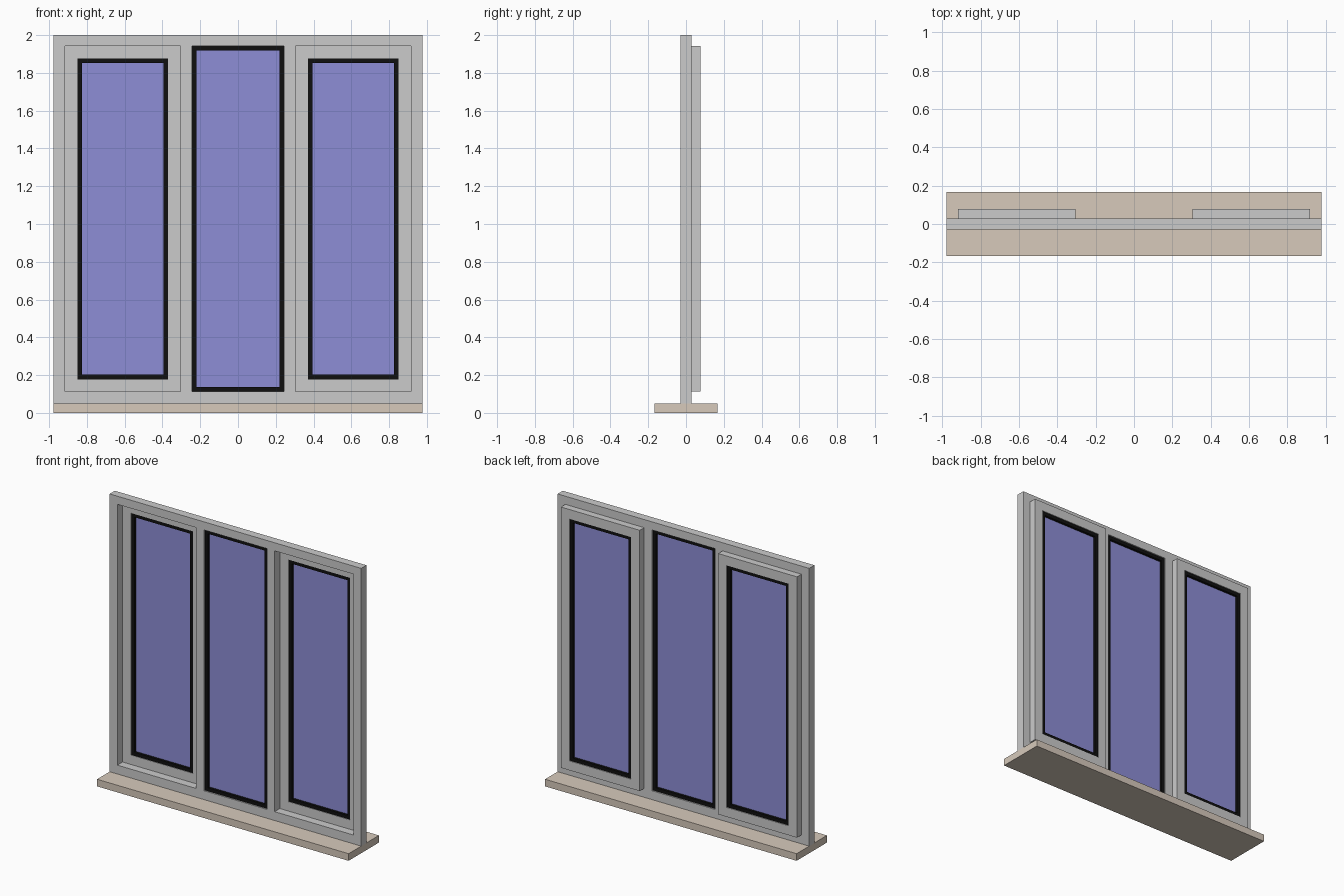
import bpy, bmesh

if "Cube" in bpy.data.objects:
    bpy.data.objects.remove(bpy.data.objects["Cube"])


def material(name, color):
    m = bpy.data.materials.new(name)
    m.diffuse_color = color
    m.use_nodes = True
    m.node_tree.nodes["Principled BSDF"].inputs["Base Color"].default_value = m.diffuse_color
    return m


BLACK = material("black_rubber", (0.005, 0.005, 0.005, 1))
GLASS = material("blue_glass", (0.27, 0.27, 0.67, 1))
STONE = material("sill_stone", (0.68, 0.59, 0.50, 1))


def panel(name, xs, zs, y0, y1, holes=(), mat=None):
    """Flat slab over the x/z grid lines with some cells left open, from y0 to y1."""
    bm = bmesh.new()
    v = [[bm.verts.new((x, y0, z)) for z in zs] for x in xs]
    for i in range(len(xs) - 1):
        for k in range(len(zs) - 1):
            if (i, k) not in holes:
                bm.faces.new((v[i][k], v[i + 1][k], v[i + 1][k + 1], v[i][k + 1]))
    ext = bmesh.ops.extrude_face_region(bm, geom=bm.faces[:], use_keep_orig=True)
    moved = [g for g in ext["geom"] if isinstance(g, bmesh.types.BMVert)]
    bmesh.ops.translate(bm, verts=moved, vec=(0, y1 - y0, 0))
    bmesh.ops.recalc_face_normals(bm, faces=bm.faces[:])
    me = bpy.data.meshes.new(name)
    bm.to_mesh(me)
    bm.free()
    ob = bpy.data.objects.new(name, me)
    bpy.context.collection.objects.link(ob)
    if mat:
        me.materials.append(mat)
    return ob


def ring(name, x0, x1, z0, z1, w, y0, y1, mat=None):
    return panel(name, [x0, x0 + w, x1 - w, x1], [z0, z0 + w, z1 - w, z1],
                 y0, y1, {(1, 1)}, mat)


def glazing(name, x0, x1, z0, z1, yc):
    """Black gasket with a thin pane in its middle."""
    g = 0.024
    ring(name + "_gasket", x0, x1, z0, z1, g, yc - 0.02, yc + 0.02, BLACK)
    panel(name + "_glass", [x0 + g, x1 - g], [z0 + g, z1 - g],
          yc - 0.003, yc + 0.003, mat=GLASS)


W, T = 0.977, 0.029           # half width and half thickness of the frame
Z0, Z1 = 0.112, 1.943         # bottom and top of the openings
SASH = 0.066                  # sash bar width

# Sill
panel("sill", [-W, W], [0, 0.05], -0.168, 0.168, mat=STONE)

# Outer frame with three openings
panel("outer_frame", [-W, -0.917, -0.305, -0.244, 0.244, 0.305, 0.917, W],
      [0.05, Z0, Z1, 2.0], -T, T, {(1, 1), (3, 1), (5, 1)})

# Fixed middle pane
glazing("middle", -0.244, 0.244, Z0, Z1, 0)

# Side sashes standing proud of the back
for side, x0, x1 in (("left", -0.917, -0.305), ("right", 0.305, 0.917)):
    ring(side + "_sash", x0, x1, Z0, Z1, SASH, T, 0.078)
    glazing(side, x0 + SASH, x1 - SASH, Z0 + SASH, Z1 - SASH, 0.0525)
